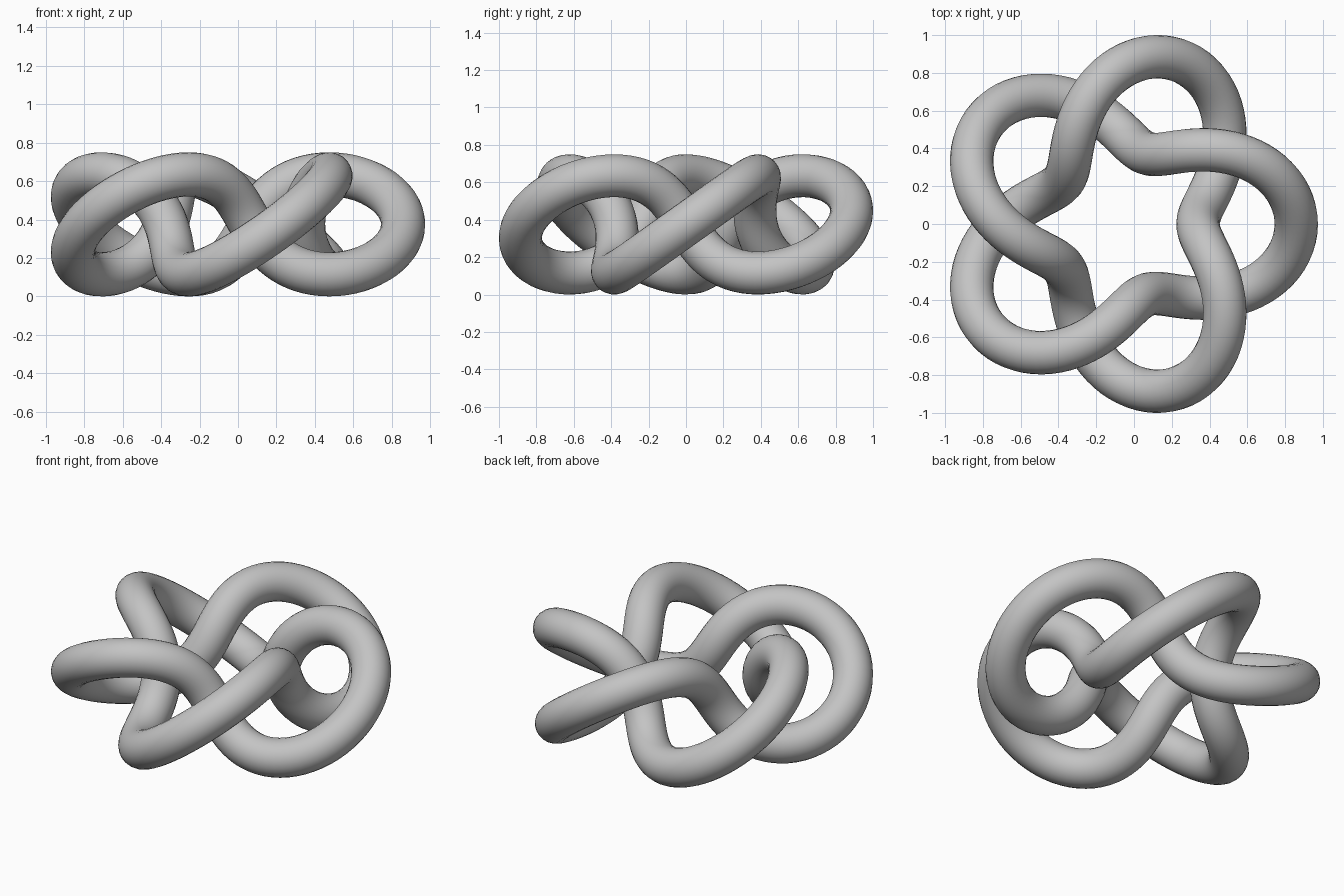
import bpy
import math

if "Cube" in bpy.data.objects:
    bpy.data.objects.remove(bpy.data.objects["Cube"])

# Five-lobed torus knot: two turns around the axis, five around the ring
LOBES, TURNS, STEPS = 5, 2, 300
RING, SWING, TUBE = 0.654, 0.26, 0.115


def knot_point(t):
    r = RING + SWING * math.cos(LOBES * t)
    return (r * math.cos(TURNS * t), r * math.sin(TURNS * t),
            SWING * math.sin(LOBES * t) + SWING + TUBE)


points = [knot_point(2 * math.pi * i / STEPS) for i in range(STEPS)]
xs = [p[0] for p in points]
shift = (max(xs) + min(xs)) / 2

# Closed centre line with a round bevel
curve = bpy.data.curves.new("knot_tube", "CURVE")
curve.dimensions = "3D"
curve.bevel_depth = TUBE
curve.bevel_resolution = 10
spline = curve.splines.new("POLY")
spline.points.add(STEPS - 1)
for sp, (x, y, z) in zip(spline.points, points):
    sp.co = (x - shift, y, z, 1)
spline.use_cyclic_u = True
spline.use_smooth = True

knot = bpy.data.objects.new("knot_tube", curve)
bpy.context.collection.objects.link(knot)

# Plain grey
grey = bpy.data.materials.new("grey")
grey.diffuse_color = (0.55, 0.55, 0.55, 1)
grey.use_nodes = True
grey.node_tree.nodes["Principled BSDF"].inputs["Base Color"].default_value = grey.diffuse_color
curve.materials.append(grey)

# Turn the tube into a smooth mesh
bpy.ops.object.select_all(action="DESELECT")
knot.select_set(True)
bpy.context.view_layer.objects.active = knot
bpy.ops.object.convert(target="MESH")
bpy.ops.object.shade_smooth()
